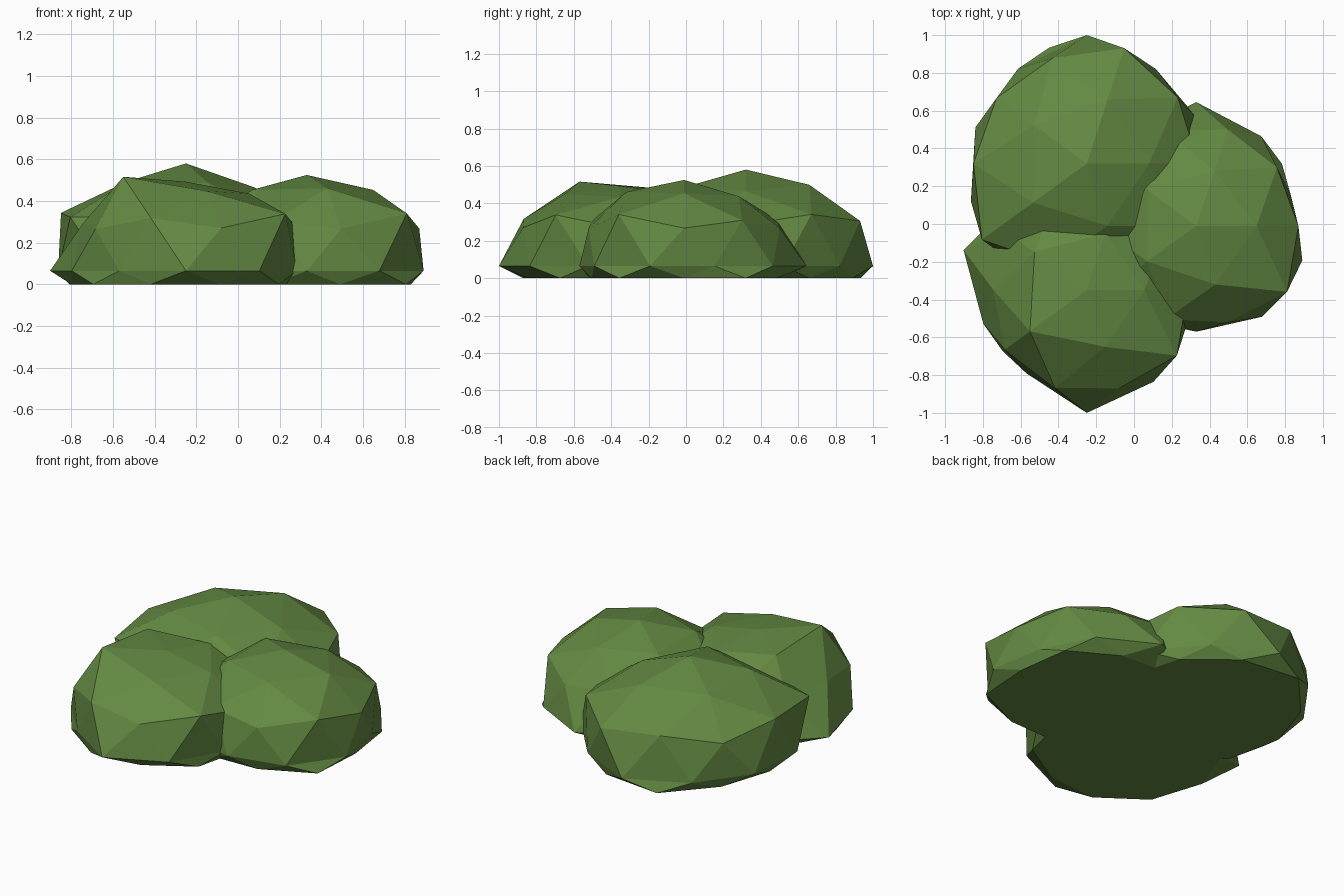
import bpy, bmesh, math

green = bpy.data.materials.new("leaf_green")
green.diffuse_color = (0.125, 0.25, 0.055, 1)

FLATTEN = 0.75   # vertical squash of every clump
BASE_Z = 0.065   # height of each clump's widest ring


def leaf_clump(name, x, y, pole, crown, shoulder, mid, rim, ground):
    """Faceted squashed ball with uneven radii per ring, flattened at the ground.
    Ring values run anticlockwise from +x; ground values are plain distances."""
    bm = bmesh.new()
    bmesh.ops.create_icosphere(bm, subdivisions=2, radius=1)
    for v in bm.verts:
        d = v.co.normalized()
        k = round(math.degrees(math.atan2(d.y, d.x)) % 360 / 18) % 20
        if d.z > 0.95:
            r = pole
        elif d.z > 0.7:
            r = crown[k // 4]
        elif d.z > 0.5:
            r = mid[k // 4]
        elif d.z > 0.2:
            r = shoulder[k // 4]
        elif d.z > -0.2:
            r = rim[k // 2]
        elif d.z > -0.7:
            r = ground[k // 2] / math.hypot(d.x, d.y)
        else:
            r = 0.5
        z = 0 if d.z < -0.2 else BASE_Z + d.z * r * FLATTEN
        v.co = (x + d.x * r, y + d.y * r, z)
    bmesh.ops.recalc_face_normals(bm, faces=bm.faces)
    mesh = bpy.data.meshes.new(name)
    bm.to_mesh(mesh)
    bm.free()
    mesh.materials.append(green)
    ob = bpy.data.objects.new(name, mesh)
    bpy.context.collection.objects.link(ob)
    return ob


# Tall clump at the back left
leaf_clump("back_clump", -0.25, 0.32, 0.687,
           crown=(0.627, 0.68, 0.654, 0.67, 0.66),
           shoulder=(0.66, 0.718, 0.66, 0.767, 0.66),
           mid=(0.70, 0.69, 0.705, 0.66, 0.66),
           rim=(0.65, 0.62, 0.68, 0.62, 0.62, 0.645, 0.65, 0.66, 0.66, 0.66),
           ground=(0.56, 0.58, 0.60, 0.645, 0.56, 0.56, 0.60, 0.58, 0.56, 0.58))

# Clump on the right
leaf_clump("right_clump", 0.33, -0.01, 0.613,
           crown=(0.608, 0.585, 0.61, 0.61, 0.62),
           shoulder=(0.604, 0.60, 0.60, 0.60, 0.60),
           mid=(0.62, 0.62, 0.61, 0.61, 0.698),
           rim=(0.526, 0.586, 0.655, 0.60, 0.60, 0.60, 0.60, 0.56, 0.594, 0.59),
           ground=(0.50, 0.56, 0.52, 0.54, 0.52, 0.54, 0.52, 0.53, 0.52, 0.59))

# Clump at the front left
leaf_clump("front_clump", -0.25, -0.35, 0.57,
           crown=(0.58, 0.60, 0.65, 0.707, 0.60),
           shoulder=(0.60, 0.60, 0.60, 0.60, 0.612),
           mid=(0.61, 0.62, 0.58, 0.64, 0.693),
           rim=(0.58, 0.60, 0.60, 0.62, 0.686, 0.576, 0.544, 0.65, 0.60, 0.56),
           ground=(0.52, 0.54, 0.52, 0.54, 0.54, 0.55, 0.55, 0.547, 0.52, 0.55))
